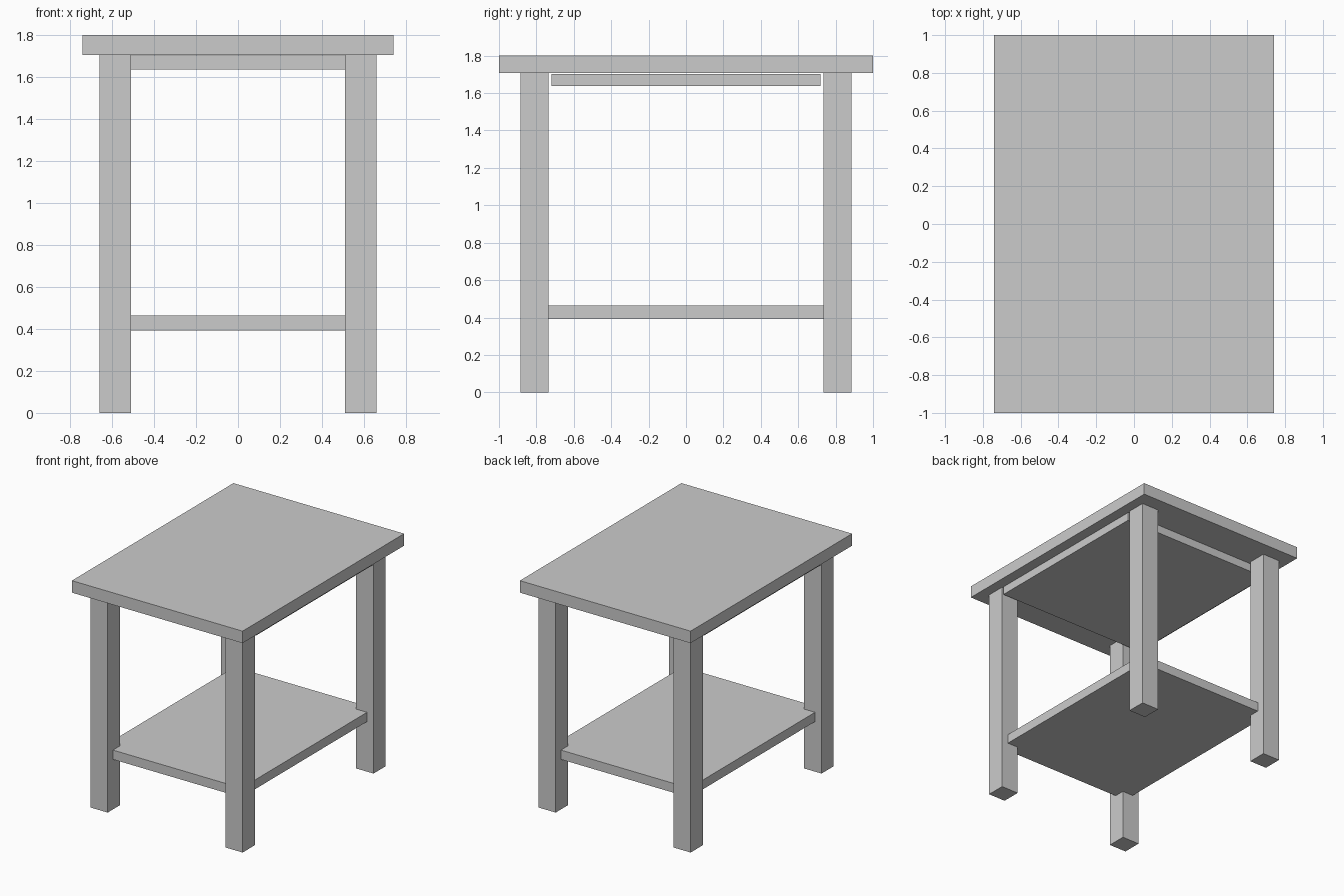
import bpy
import bmesh
from mathutils import Vector

if "Cube" in bpy.data.objects:
    bpy.data.objects.remove(bpy.data.objects["Cube"])


def box(name, lo, hi):
    """Flat-shaded box between two opposite corners, origin at its centre."""
    lo, hi = Vector(lo), Vector(hi)
    size = hi - lo
    bm = bmesh.new()
    bmesh.ops.create_cube(bm, size=1.0)
    bmesh.ops.scale(bm, vec=size, verts=bm.verts)
    mesh = bpy.data.meshes.new(name)
    bm.to_mesh(mesh)
    bm.free()
    obj = bpy.data.objects.new(name, mesh)
    obj.location = (lo + hi) / 2
    bpy.context.collection.objects.link(obj)
    return obj


def slab(name, half_x, half_y, z0, z1):
    """Horizontal board centred on the origin."""
    return box(name, (-half_x, -half_y, z0), (half_x, half_y, z1))


TOP_UNDERSIDE = 1.706

# Table top
slab("table_top", 0.74, 1.0, TOP_UNDERSIDE, 1.80)

# Panel just beneath the top, fitting between front and back legs
slab("under_panel", 0.66, 0.72, 1.637, 1.702)

# Lower shelf, let into the legs at its corners
slab("lower_shelf", 0.604, 0.82, 0.392, 0.465)

# Four square legs
LEG_X, LEG_Y, LEG_HALF = 0.585, 0.81, 0.075
for depth, sy in (("front", -1), ("back", 1)):
    for side, sx in (("left", -1), ("right", 1)):
        x, y = sx * LEG_X, sy * LEG_Y
        box(f"{depth}_{side}_leg",
            (x - LEG_HALF, y - LEG_HALF, 0),
            (x + LEG_HALF, y + LEG_HALF, TOP_UNDERSIDE))
